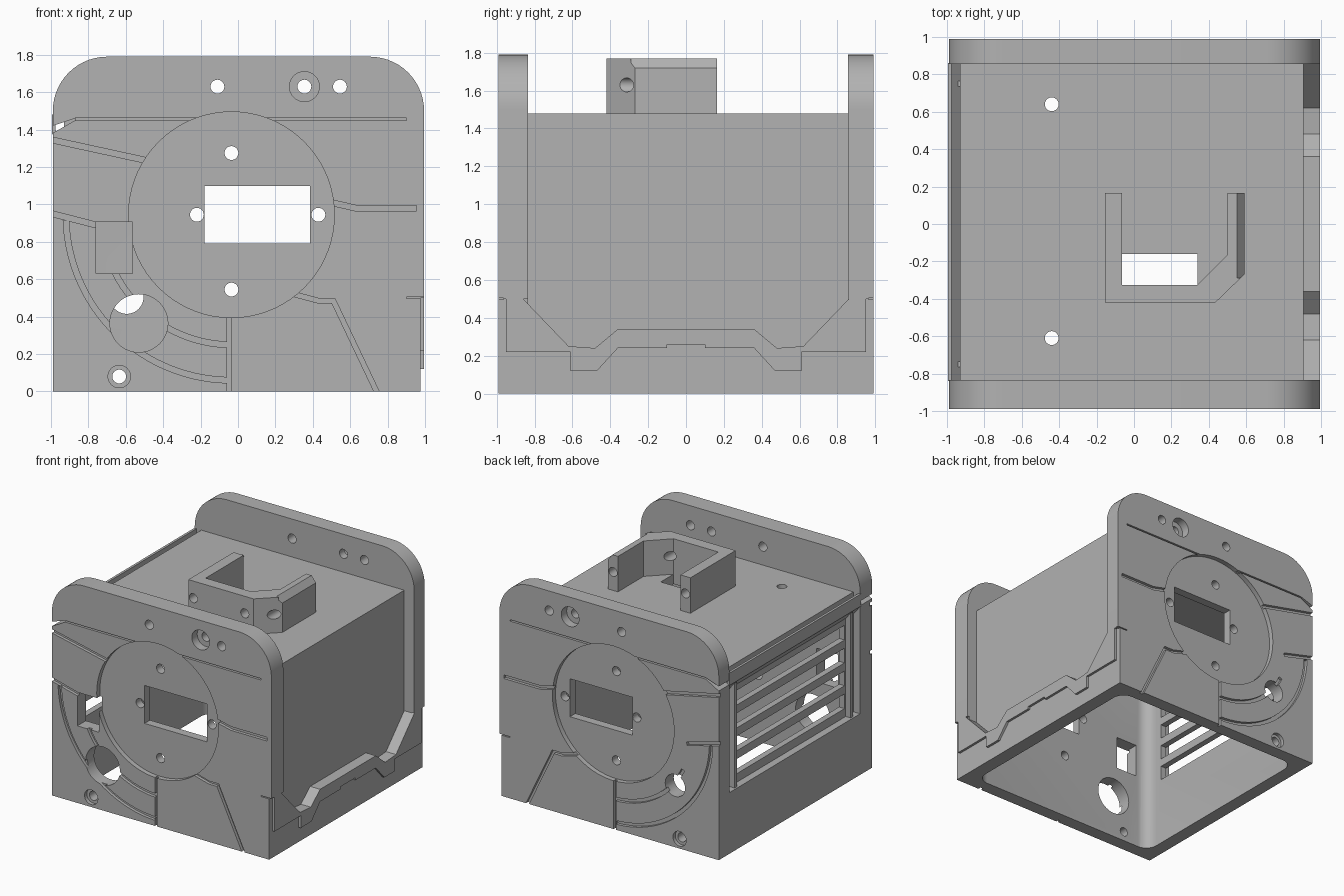
import bpy, bmesh
from math import cos, sin, radians, pi
from mathutils import Vector

if "Cube" in bpy.data.objects:
    bpy.data.objects.remove(bpy.data.objects["Cube"])

grey = bpy.data.materials.new("warm_grey")
grey.use_nodes = True
COLOUR = (0.445, 0.445, 0.445, 1)
grey.diffuse_color = COLOUR
grey.node_tree.nodes["Principled BSDF"].inputs["Base Color"].default_value = COLOUR


def prism(name, pts, axis, a, b):
    """Extrude a 2D outline along an axis from a to b."""
    place = {"X": lambda u, v: (a, u, v), "Y": lambda u, v: (u, a, v),
             "Z": lambda u, v: (u, v, a)}[axis]
    bm = bmesh.new()
    face = bm.faces.new([bm.verts.new(place(u, v)) for u, v in pts])
    new = bmesh.ops.extrude_face_region(bm, geom=[face])["geom"]
    step = Vector([b - a if axis == k else 0 for k in "XYZ"])
    bmesh.ops.translate(bm, vec=step, verts=[g for g in new if isinstance(g, bmesh.types.BMVert)])
    bmesh.ops.recalc_face_normals(bm, faces=bm.faces)
    mesh = bpy.data.meshes.new(name)
    bm.to_mesh(mesh)
    bm.free()
    mesh.materials.append(grey)
    ob = bpy.data.objects.new(name, mesh)
    bpy.context.collection.objects.link(ob)
    return ob


def combine(target, tool, mode="DIFFERENCE"):
    """Apply a boolean and remove the tool object."""
    mod = target.modifiers.new("boolean", "BOOLEAN")
    mod.operation, mod.solver, mod.object = mode, "EXACT", tool
    graph = bpy.context.evaluated_depsgraph_get()
    mesh = bpy.data.meshes.new_from_object(target.evaluated_get(graph))
    target.modifiers.clear()
    target.data = mesh
    bpy.data.objects.remove(tool)


def rect(u0, u1, v0, v1):
    return [(u0, v0), (u1, v0), (u1, v1), (u0, v1)]


def arc(cx, cy, r, start, end, n):
    angles = [radians(start + (end - start) * i / n) for i in range(n + 1)]
    return [(cx + r * cos(t), cy + r * sin(t)) for t in angles]


def circle(cx, cy, r, n=40):
    return arc(cx, cy, r, 0, 360, n)[:-1]


def ribbon(path, width):
    """Outline of a strip of even width along a path."""
    p = [Vector(q) for q in path]
    left, right = [], []
    for i, q in enumerate(p):
        d1 = (q - p[i - 1]).normalized() if i else (p[1] - q).normalized()
        d2 = (p[i + 1] - q).normalized() if i < len(p) - 1 else d1
        d = (d1 + d2).normalized()
        off = Vector((-d.y, d.x)) * (width / 2 / max(d.dot(d1), 0.5))
        left.append(tuple(q + off))
        right.append(tuple(q - off))
    return left + right[::-1]


def cut(target, pts, axis, a, b):
    combine(target, prism("cutter", pts, axis, a, b))


def cut_both_faces(target, pts, depth):
    cut(target, pts, "Y", -1.1, -0.99 + depth)
    cut(target, pts, "Y", 0.99 - depth, 1.1)


# Housing: central box, lower left block, lower right block and two end plates
housing = prism("housing", rect(-0.93, 0.905, 0, 1.48), "Z", 0, 1)
bpy.data.objects.remove(housing)
housing = prism("housing", rect(-0.93, 0.905, 0, 1.48), "Y", -0.9, 0.91)
combine(housing, prism("block", rect(-0.9, 0.9, 0, 0.5), "X", -0.99, -0.8), "UNION")

upper_half = [(0.36, 0.34), (0.48, 0.24), (0.62, 0.25), (0.86, 0.5)]
upper = [(-y, z) for y, z in reversed(upper_half)] + upper_half
skirt = [(-0.9, 0), (-0.9, 0.5)] + upper + [(0.9, 0.5), (0.9, 0)]
combine(housing, prism("skirt", skirt, "X", 0.8, 0.975), "UNION")

plate = ([(-0.99, 0), (0.975, 0), (0.975, 0.5), (0.995, 0.5)]
         + arc(0.705, 1.5, 0.29, 0, 90, 14) + arc(-0.7, 1.5, 0.29, 90, 180, 14))
for near, far in ((-0.99, -0.835), (0.855, 0.99)):
    combine(housing, prism("end_plate", plate, "Y", near, far), "UNION")

# Hollow inside, open at the bottom, with rounded corners
cavity = []
for cx, cy, start in ((0.76, 0.78, 0), (-0.78, 0.78, 90), (-0.78, -0.78, 180), (0.76, -0.78, 270)):
    cavity += arc(cx, cy, 0.1, start, start + 90, 8)
cut(housing, cavity, "Z", -0.2, 1.4)

# Round recess and panel grooves on both end faces
CX, CZ = -0.035, 0.945
cut_both_faces(housing, circle(CX, CZ, 0.55, 72), 0.04)
grooves = [
    ([(-1.05, 1.357), (-0.49, 1.235)], 0.03),
    ([(-1.05, 0.965), (-0.7, 0.875)], 0.03),
    ([(0.5, 1.01), (0.63, 0.98), (0.955, 0.98)], 0.03),
    ([(0.3, 0.52), (0.43, 0.485), (0.51, 0.485), (0.76, -0.04)], 0.025),
    ([(-0.048, -0.05), (-0.048, 0.41)], 0.02),
    ([(-0.87, 1.455), (0.9, 1.455)], 0.012),
    ([(0.9, 0.5), (1.05, 0.5)], 0.008),
    (arc(CX, CZ, 0.885, 182, 268.5, 30), 0.03),
    (arc(CX, CZ, 0.695, 205, 268.5, 24), 0.03),
]
for path, width in grooves:
    cut_both_faces(housing, ribbon(path, width), 0.025)

# Slanted notch through the plate edges
notch = [(-1.05, 1.365), (-0.985, 1.385), (-0.87, 1.45), (-0.87, 1.461), (-1.05, 1.4)]
cut(housing, notch, "Y", -1.1, -0.835)
cut(housing, notch, "Y", 0.855, 1.1)

# Window and screw holes through both ends
cut(housing, rect(-0.18, 0.385, 0.79, 1.1), "Y", -1.2, 1.2)
top_holes = [(-0.11, 1.63), (0.355, 1.63), (0.545, 1.63)]
for x, z in top_holes + [(CX, 1.275), (CX, 0.545), (-0.22, CZ), (0.43, CZ), (-0.635, 0.08)]:
    cut(housing, circle(x, z, 0.037, 24), "Y", -1.2, 1.2)
cut_both_faces(housing, circle(0.355, 1.63, 0.08), 0.07)
cut_both_faces(housing, circle(-0.635, 0.08, 0.06), 0.03)

# Port openings: rectangle and large hole in front, smaller hole at the back
cut(housing, rect(-0.76, -0.565, 0.63, 0.905), "Y", -1.2, -0.7)
cut(housing, circle(-0.53, 0.365, 0.155, 48), "Y", -1.2, -0.7)
cut(housing, circle(-0.595, 0.505, 0.09), "Y", 0.7, 1.2)

# Vent slots in the left-hand panel
for i in range(4):
    z = 0.63 + 0.187 * i
    cut(housing, rect(-0.72, 0.72, z - 0.06, z + 0.06), "X", -1.2, -0.7)

# Openings in the roof
cut(housing, rect(-0.065, 0.34, -0.325, -0.16), "Z", 1.3, 1.6)
for y in (0.64, -0.61):
    cut(housing, circle(-0.44, y, 0.037, 24), "Z", 1.3, 1.6)

# U-shaped bracket on the roof, chamfered on one arm
bracket = prism("roof_bracket", [
    (-0.155, 0.165), (-0.155, -0.42), (0.435, -0.42), (0.59, -0.27), (0.59, 0.165), (0.5, 0.165),
    (0.5, -0.165), (0.34, -0.325), (-0.065, -0.325), (-0.065, 0.165)], "Z", 1.478, 1.77)
cut(bracket, [(0.55, 1.77), (0.55, 1.8), (0.65, 1.8), (0.65, 1.72), (0.59, 1.72)], "Y", -0.29, 0.3)
for x, z in top_holes:
    cut(bracket, circle(x, z, 0.037, 24), "Y", -0.6, 0.4)

# Raised trim band along the lower right side
lower_half = [(0.1, 0.26), (0.1, 0.24), (0.36, 0.24), (0.47, 0.12), (0.61, 0.12), (0.61, 0.22), (0.95, 0.22)]
lower = [(-y, z) for y, z in reversed(lower_half)] + lower_half
trim = prism("side_trim", [(-0.95, 0.5)] + upper + [(0.95, 0.5)] + lower[::-1], "X", 0.97, 0.995)

# Hooked lip and upright ribs framing the vent panel
lip = prism("vent_lip", [(-0.92, 1.29), (-0.995, 1.38), (-0.995, 1.48), (-0.975, 1.48),
                         (-0.975, 1.395), (-0.92, 1.34)], "Y", -0.84, 0.86)
ribs = [prism("vent_rib", rect(-0.975, -0.92, y - 0.015, y + 0.015), "Z", 0.49, 1.36)
        for y in (-0.75, 0.75)]

# Smooth the round walls and keep the edges sharp
bpy.ops.object.select_all(action="DESELECT")
for ob in [housing, bracket, trim, lip] + ribs:
    ob.select_set(True)
bpy.context.view_layer.objects.active = housing
bpy.ops.object.shade_smooth_by_angle(angle=pi / 7)
